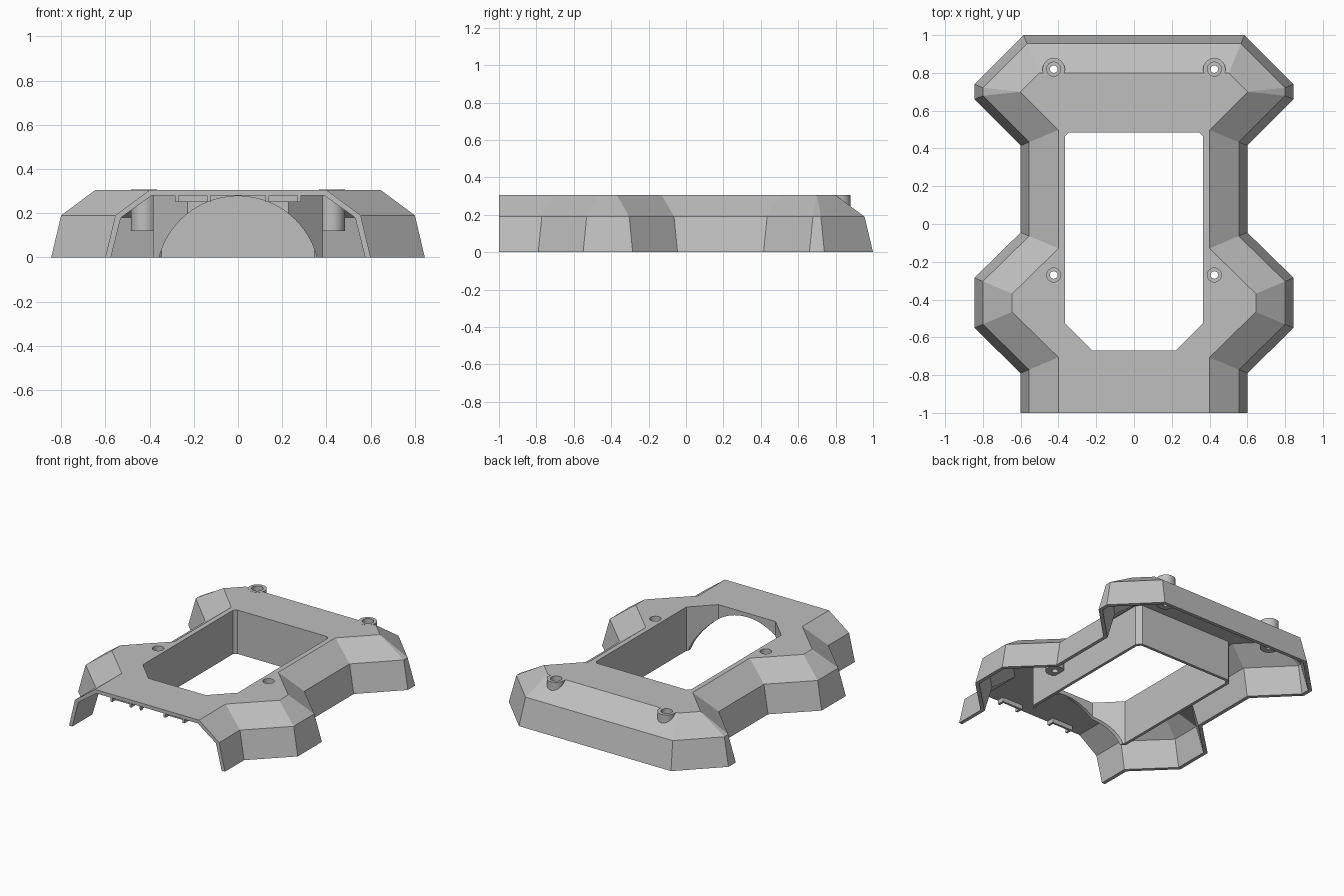
import bpy, bmesh, math
from mathutils import Vector

cube = bpy.data.objects.get("Cube")
if cube:
    bpy.data.objects.remove(cube, do_unlink=True)

grey = bpy.data.materials.new("light_grey")
grey.use_nodes = True
COLOUR = (0.52, 0.52, 0.52, 1)
grey.diffuse_color = COLOUR
grey.node_tree.nodes["Principled BSDF"].inputs["Base Color"].default_value = COLOUR


def mirrored(half):
    """Close a +x half outline, listed front to back, into a full ring."""
    return half + [(-x, y) for x, y in reversed(half)]


def inset(ring, d):
    """Move every edge of a counterclockwise ring inward by d."""
    pts = [Vector(p) for p in ring]
    out = []
    for i, p in enumerate(pts):
        a = (p - pts[i - 1]).normalized()
        b = (pts[(i + 1) % len(pts)] - p).normalized()
        n1, n2 = Vector((a.y, -a.x)), Vector((b.y, -b.x))
        out.append(tuple(p - (n1 + n2) * d / (1 + n1.dot(n2))))
    return out


def circle(cx, cy, r, n=32):
    steps = [2 * math.pi * i / n for i in range(n)]
    return [(cx + r * math.cos(a), cy + r * math.sin(a)) for a in steps]


def loft(name, layers, hollow=False):
    """Skin (ring, z) layers; cap both ends, or join last to first if hollow."""
    bm = bmesh.new()
    rows = [[bm.verts.new((x, y, z)) for x, y in ring] for ring, z in layers]
    n = len(rows[0])
    pairs = list(zip(rows, rows[1:])) + ([(rows[-1], rows[0])] if hollow else [])
    for lo, hi in pairs:
        for i in range(n):
            j = (i + 1) % n
            bm.faces.new((lo[i], lo[j], hi[j], hi[i]))
    if not hollow:
        bm.faces.new(rows[0][::-1])
        bm.faces.new(rows[-1])
    bmesh.ops.remove_doubles(bm, verts=bm.verts, dist=0.0005)
    bmesh.ops.recalc_face_normals(bm, faces=bm.faces)
    mesh = bpy.data.meshes.new(name)
    bm.to_mesh(mesh)
    bm.free()
    mesh.materials.append(grey)
    obj = bpy.data.objects.new(name, mesh)
    bpy.context.collection.objects.link(obj)
    return obj


def cut(obj, cutters):
    """Subtract the cutters, bake the result and drop the helpers."""
    for c in cutters:
        c.hide_render = True
        mod = obj.modifiers.new("cut", "BOOLEAN")
        mod.operation, mod.solver, mod.object = "DIFFERENCE", "EXACT", c
    deps = bpy.context.evaluated_depsgraph_get()
    mesh = bpy.data.meshes.new_from_object(obj.evaluated_get(deps))
    obj.modifiers.clear()
    obj.data = mesh
    for c in cutters:
        bpy.data.objects.remove(c, do_unlink=True)


def box(name, x0, x1, y0, y1, z0, z1):
    ring = [(x0, y0), (x1, y0), (x1, y1), (x0, y1)]
    return loft(name, [(ring, z0), (ring, z1)])


# Outer footprint with two flared pads on each side
FOOT = [(0.6, -1), (0.6, -0.79), (0.845, -0.55), (0.845, -0.285), (0.6, -0.045),
        (0.6, 0.415), (0.845, 0.66), (0.845, 0.74), (0.585, 1)]
WINDOW = mirrored([(0.22, -0.67), (0.365, -0.525), (0.365, 0.465), (0.345, 0.485)])
TOP, UNDER = 0.305, 0.28


def shell_ring(d, front):
    half = inset(mirrored(FOOT), d)[:len(FOOT)]
    half[0] = (half[0][0], front)
    if d > 0.1:  # the short rear pad ends narrow to a point
        half[6] = half[7] = (0.885 - d * math.sqrt(2), 0.7)
    return mirrored(half)


# Thin bevelled shell, open at the bottom and front
shell = loft("shell", [(shell_ring(0, -1), 0), (shell_ring(0.045, -1), 0.19),
                       (shell_ring(0.2, -1), TOP)])
hollow = loft("hollow_cutter", [(shell_ring(0.025, -1.1), -0.1),
                                (shell_ring(0.025, -1.1), 0),
                                (shell_ring(0.07, -1.1), 0.18),
                                (shell_ring(0.21, -1.1), UNDER)])
opening = loft("window_cutter", [(WINDOW, 0.1), (WINDOW, 0.5)])
POSTS = [(s * 0.425, y) for s in (-1, 1) for y in (-0.27, 0.82)]
bores = [loft("bore_cutter", [(circle(x, y, 0.037), 0.1), (circle(x, y, 0.037), 0.5)])
         for x, y in POSTS]
cut(shell, [hollow, opening] + bores)

# Walls around the window, with an arch through the front
outer = inset(WINDOW, -0.02)
walls = loft("window_walls", [(outer, 0), (outer, UNDER), (WINDOW, UNDER), (WINDOW, 0)],
             hollow=True)
disc = circle(0, 0, 0.368, 96)
arch = loft("arch_cutter", [(disc, 0), (disc, 1)])
arch.rotation_euler.x = math.pi / 2
arch.location = (0, -0.1, -0.091)
bpy.context.view_layer.update()
cut(walls, [arch])

# Screw posts with counterbored holes
posts = []
for x, y in POSTS:
    top = TOP + 0.001 if y > 0 else UNDER
    profile = [(0.059, 0.12), (0.059, top), (0.037, top),
               (0.037, 0.15), (0.02, 0.15), (0.02, 0.12)]
    name = ("rear" if y > 0 else "front") + ("_left" if x > 0 else "_right") + "_post"
    posts.append(loft(name, [(circle(x, y, r), z) for r, z in profile], hollow=True))

# Two small bracket clips under the front edge
for side, c in (("left", 0.205), ("right", -0.205)):
    box(side + "_clip_bar", c - 0.08, c + 0.08, -0.96, -0.945, 0.25, UNDER)
    for end, e in (("inner", -1), ("outer", 1)):
        m = c + math.copysign(0.0725, c) * e
        box(f"{side}_clip_{end}_tab", m - 0.0075, m + 0.0075, -0.995, -0.96, 0.25, UNDER)

# Smooth the round parts only
bpy.ops.object.select_all(action="DESELECT")
for obj in posts + [walls]:
    obj.select_set(True)
    bpy.context.view_layer.objects.active = obj
bpy.ops.object.shade_smooth_by_angle(angle=math.radians(25))
